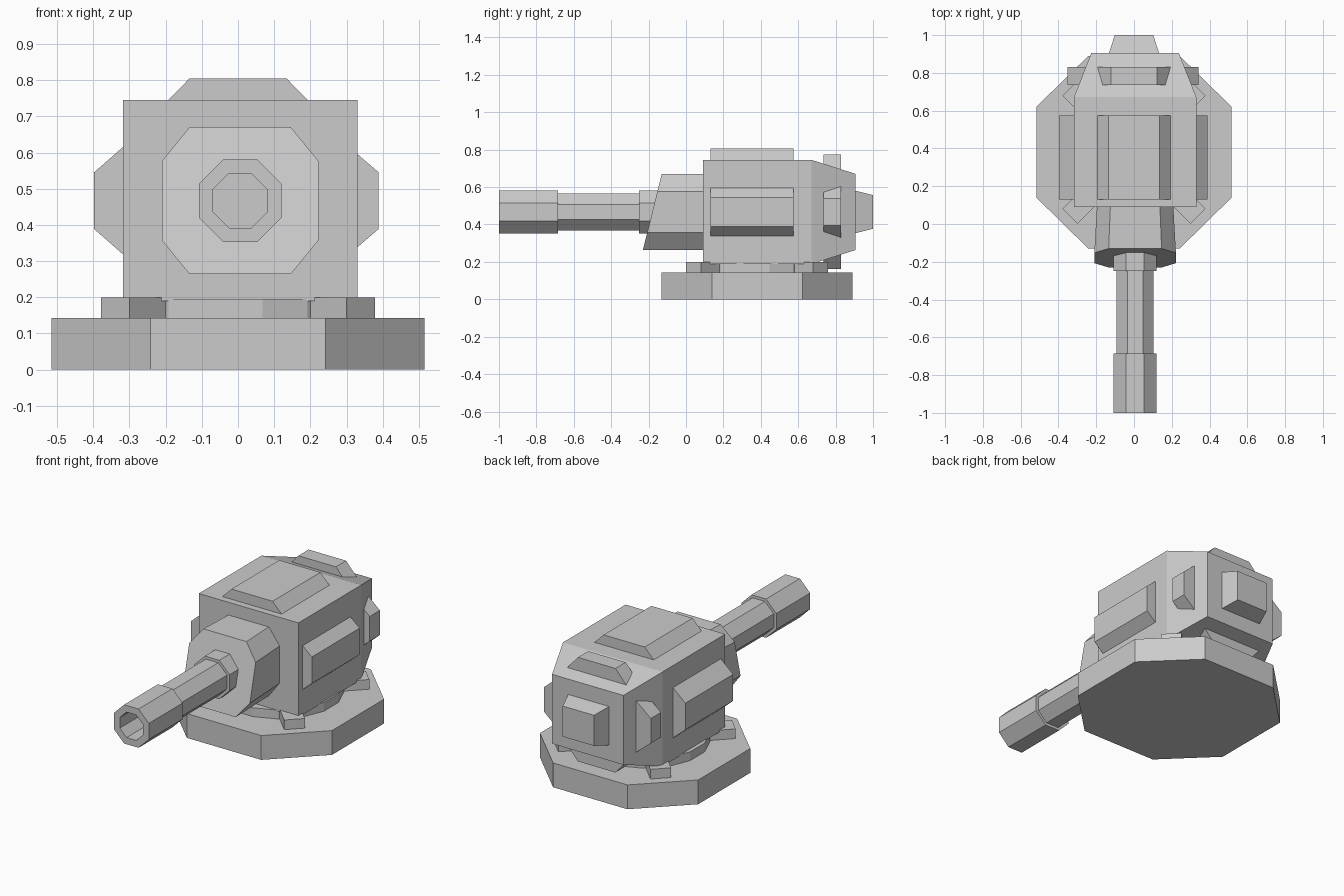
import bpy
import bmesh
import math
from mathutils import Vector

cube = bpy.data.objects.get("Cube")
if cube:
    bpy.data.objects.remove(cube, do_unlink=True)

grey = bpy.data.materials.new("light_grey")
grey.use_nodes = True
grey.diffuse_color = (0.6, 0.6, 0.6, 1)
grey.node_tree.nodes["Principled BSDF"].inputs["Base Color"].default_value = (0.6, 0.6, 0.6, 1)


def loft(name, rings, caps=True):
    """Skin a list of equal-length point rings into one flat-shaded object."""
    bm = bmesh.new()
    loops = [[bm.verts.new(p) for p in ring] for ring in rings]
    n = len(loops[0])
    for a, b in zip(loops, loops[1:]):
        for i in range(n):
            j = (i + 1) % n
            bm.faces.new((a[i], a[j], b[j], b[i]))
    if caps:
        bm.faces.new(loops[0])
        bm.faces.new(loops[-1])
    bmesh.ops.recalc_face_normals(bm, faces=bm.faces)
    mesh = bpy.data.meshes.new(name)
    bm.to_mesh(mesh)
    bm.free()
    mesh.materials.append(grey)
    obj = bpy.data.objects.new(name, mesh)
    bpy.context.collection.objects.link(obj)
    return obj


def polygon(sides, apothem):
    """Regular polygon with a flat side facing each axis."""
    r = apothem / math.cos(math.pi / sides)
    angles = [(i + 0.5) * math.tau / sides for i in range(sides)]
    return [(r * math.cos(a), r * math.sin(a)) for a in angles]


def octagon(w, h, cw, ch):
    """Chamfered rectangle: half sizes w, h and half flat lengths cw, ch."""
    return [(w, -ch), (w, ch), (cw, h), (-cw, h), (-w, ch), (-w, -ch), (-cw, -h), (cw, -h)]


def rect(w, h):
    return [(w, -h), (w, h), (-w, h), (-w, -h)]


MID_Y = 0.38    # turning axis
AXIS_X, AXIS_Z = 0.006, 0.467


def flat(points, z):
    return [(x, y + MID_Y, z) for x, y in points]


def upright(points, y, cx=AXIS_X, cz=AXIS_Z):
    return [(x + cx, y, z + cz) for x, z in points]


# Base plate and turning ring
plate = octagon(0.515, 0.51, 0.242, 0.242)
loft("base_plate", [flat(plate, 0), flat(plate, 0.143)])
ring = polygon(16, 0.34)
loft("turning_ring", [flat(ring, 0.14), flat(ring, 0.195)])

# Clamp blocks on the base diagonals
for side, sx in (("left", 1), ("right", -1)):
    for end, sy in (("front", -1), ("back", 1)):
        out = Vector((sx, sy)).normalized()
        across = Vector((-out.y, out.x)) * 0.056
        pts = [out * 0.33 - across, out * 0.48 - across, out * 0.48 + across, out * 0.33 + across]
        loft(f"clamp_{end}_{side}", [flat(pts, 0.14), flat(pts, 0.2)])

# Turret body with tapered rear
loft("turret_body", [upright(rect(0.324, 0.278), 0.09),
                     upright(rect(0.324, 0.278), 0.672),
                     upright(rect(0.232, 0.204), 0.905)])


def armour(name, direction, y0, y1, outer, half, inner, inner_half):
    """Trapezoid plate run along y, its flat top facing the given direction."""
    d = Vector(direction)
    t = Vector((-d.y, d.x))
    prof = [d * inner - t * inner_half, d * outer - t * half,
            d * outer + t * half, d * inner + t * inner_half]
    loft(name, [upright(prof, y0, 0), upright(prof, y1, 0)])


# Raised armour plates around the body
armour("roof_plate", (0, 1), 0.13, 0.575, 0.338, 0.134, 0.26, 0.21)
armour("side_plate_left", (1, 0), 0.13, 0.575, 0.389, 0.078, 0.31, 0.146)
armour("side_plate_right", (-1, 0), 0.13, 0.575, 0.398, 0.078, 0.30, 0.164)
armour("rear_roof_plate", (0, 1), 0.735, 0.83, 0.306, 0.122, 0.2, 0.218)
armour("rear_floor_plate", (0, -1), 0.735, 0.83, 0.306, 0.122, 0.2, 0.218)
armour("rear_side_plate_left", (1, 0), 0.735, 0.83, 0.342, 0.073, 0.24, 0.161)
armour("rear_side_plate_right", (-1, 0), 0.735, 0.83, 0.352, 0.073, 0.24, 0.165)

# Back hatch
loft("back_hatch", [upright(rect(0.134, 0.115), 0.9, 0),
                    upright(rect(0.102, 0.09), 1.0, 0)])

# Gun mantlet with a raked front face
shield = octagon(0.216, 0.203, 0.14, 0.11)
front = [(x + AXIS_X, -0.18 + 0.247 * z, z + AXIS_Z) for x, z in shield]
back = [(x * 0.92 + AXIS_X, 0.15, z + AXIS_Z) for x, z in shield]
loft("gun_mantlet", [front, back])

# Barrel: thick sleeve, slim tube, muzzle with a recessed bore
sleeve, tube, bore = polygon(8, 0.114), polygon(8, 0.098), polygon(8, 0.075)
loft("barrel_sleeve", [upright(sleeve, -0.25), upright(sleeve, -0.05)])
loft("barrel_tube", [upright(tube, -0.7), upright(tube, -0.2)])
muzzle = loft("muzzle", [upright(bore, -0.72), upright(bore, -1.0),
                         upright(sleeve, -1.0), upright(sleeve, -0.685),
                         upright(bore, -0.685)], caps=False)
